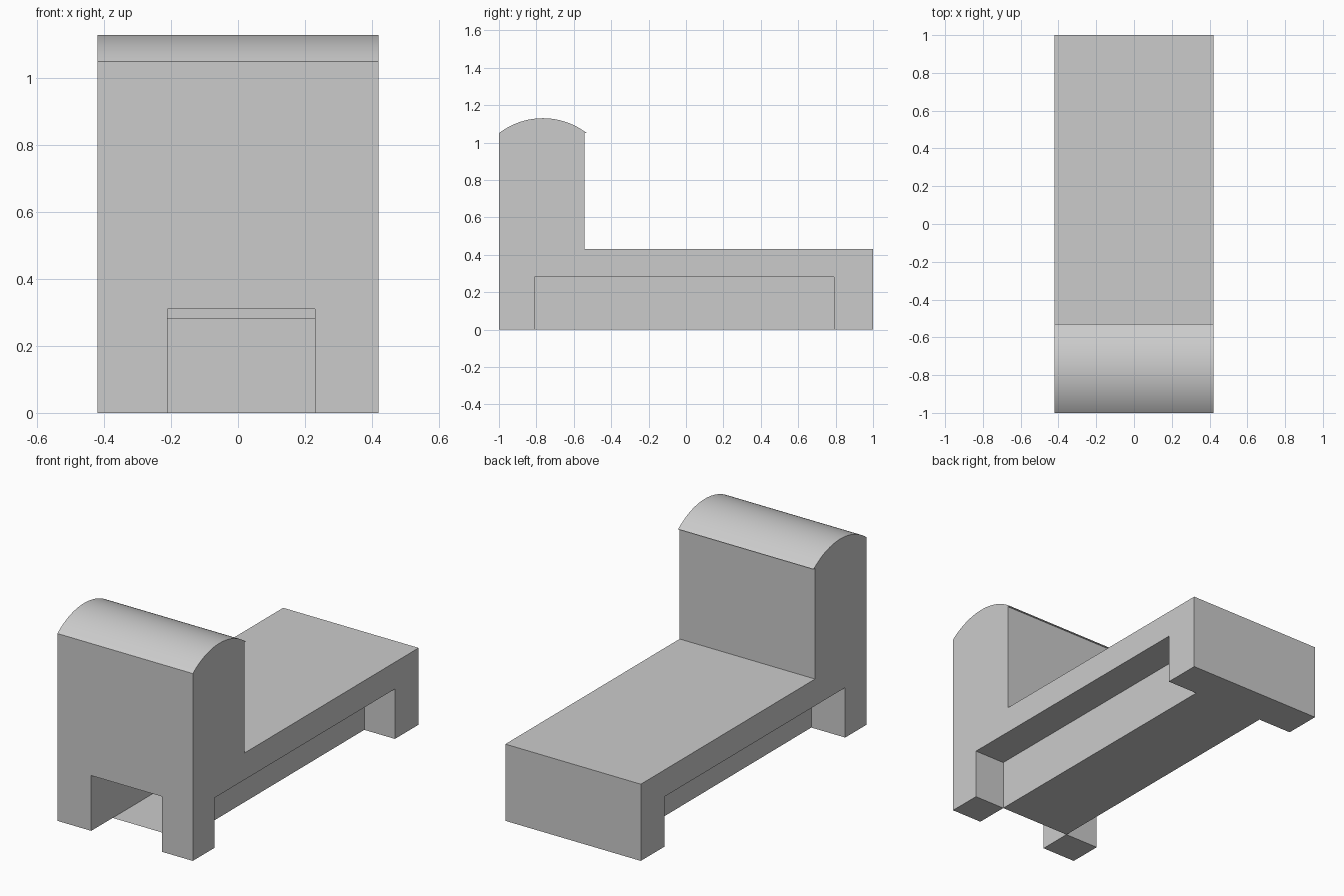
import bpy, bmesh, math

cube = bpy.data.objects.get("Cube")
if cube:
    bpy.data.objects.remove(cube)

HALF = 0.42                      # half width of the body
SLOT = (-0.81, 0.79, 0.28)       # recess under the body: front, back, height
TUNNEL = (-0.21, 0.23)           # inner channel, across the width

grey = bpy.data.materials.new("plain grey")
grey.use_nodes = True
grey.diffuse_color = (0.6, 0.6, 0.6, 1)
grey.node_tree.nodes["Principled BSDF"].inputs["Base Color"].default_value = (0.6, 0.6, 0.6, 1)


def finish(bm, name):
    mesh = bpy.data.meshes.new(name)
    bm.to_mesh(mesh)
    bm.free()
    mesh.materials.append(grey)
    obj = bpy.data.objects.new(name, mesh)
    bpy.context.collection.objects.link(obj)
    return obj


def box_mesh(x, y, z):
    bm = bmesh.new()
    bmesh.ops.create_cube(bm, size=1)
    for v in bm.verts:
        v.co = [r[0] if c < 0 else r[1] for c, r in zip(v.co, (x, y, z))]
    return bm


def extrude_profile(points, name):
    bm = bmesh.new()
    face = bm.faces.new([bm.verts.new((-HALF, y, z)) for y, z in points])
    moved = bmesh.ops.extrude_face_region(bm, geom=[face])["geom"]
    for v in moved:
        if isinstance(v, bmesh.types.BMVert):
            v.co.x = HALF
    bmesh.ops.recalc_face_normals(bm, faces=bm.faces[:])
    return finish(bm, name)


# Side profile: low bed, tall end and a rounded cap with a small lip
chord, rise = 0.235, 0.08
radius = (chord ** 2 + rise ** 2) / (2 * rise)
sweep = math.asin(chord / radius)
steps = 32
profile = [(-1, 0), (1, 0), (1, 0.43), (-0.543, 0.43), (-0.543, 1.05)]
for i in range(steps + 1):
    a = sweep * (1 - 2 * i / steps)
    profile.append((-0.765 + radius * math.sin(a),
                    1.13 - radius + radius * math.cos(a)))
body = extrude_profile(profile, "body")

# Recess through both sides, then the front opening
cutters = [
    finish(box_mesh((-0.6, 0.6), SLOT[:2], (-0.2, SLOT[2])), "side_cutter"),
    finish(box_mesh(TUNNEL, (-1.2, SLOT[0]), (-0.2, 0.31)), "front_cutter"),
]
bpy.context.view_layer.objects.active = body
body.select_set(True)
for cutter in cutters:
    cutter.hide_render = True
    mod = body.modifiers.new("cut", "BOOLEAN")
    mod.operation = "DIFFERENCE"
    mod.solver = "EXACT"
    mod.object = cutter
    bpy.ops.object.modifier_apply(modifier=mod.name)
for cutter in cutters:
    bpy.data.objects.remove(cutter)
bpy.ops.object.shade_smooth_by_angle(angle=math.radians(25))

# Thin channel under the body: two walls and a floor, open at the front
bm = box_mesh(TUNNEL, SLOT[:2], (0, SLOT[2]))
bm.normal_update()
spare = [f for f in bm.faces if abs(f.normal.y) > 0.5 or f.normal.z > 0.5]
bmesh.ops.delete(bm, geom=spare, context="FACES")
finish(bm, "under_channel")
